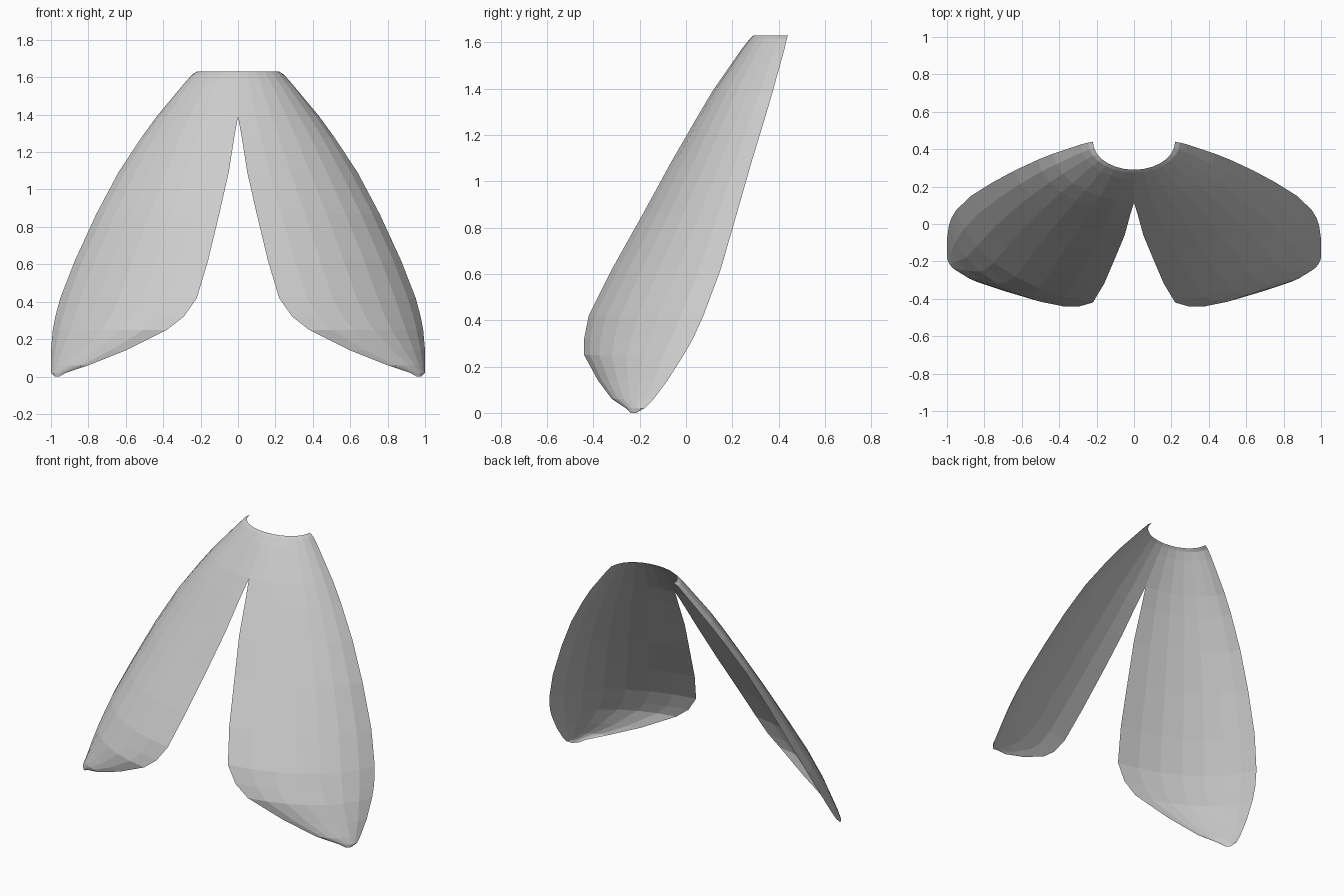
import bpy
import bmesh
from math import sin, cos, pi

cube = bpy.data.objects.get("Cube")
if cube:
    bpy.data.objects.remove(cube, do_unlink=True)

# Each level of the panel: height, inner edge x and y, outer edge x and y
LEVELS = [
    (1.63, 0, .29, .22, .44),
    (1.615, 0, .275, .245, .435),
    (1.57, 0, .24, .285, .425),
    (1.39, 0, .115, .435, .375),
    (1.28, .02, .05, .515, .343),
    (1.09, .05, -.06, .64, .285),
    (.87, .1, -.18, .757, .222),
    (.62, .16, -.32, .872, .15),
    (.42, .22, -.42, .95, .075),
    (.32, .29, -.44, .977, .03),
    (.25, .38, -.44, .99, -.01),
    (.14, .6, -.38, 1, -.08),
    (.06, .8, -.32, 1, -.14),
    (.02, .92, -.26, 1, -.18),
    (0, .955, -.24, .98, -.215),
]
STEPS = 7


def make_material(name, color):
    material = bpy.data.materials.new(name)
    material.use_nodes = True
    material.diffuse_color = color
    shader = material.node_tree.nodes["Principled BSDF"]
    shader.inputs["Base Color"].default_value = color
    return material


def arc_row(bm, z, inner_x, inner_y, outer_x, outer_y):
    """Bowed line from the inner to the outer edge, rounder at the collar."""
    bow = .72 + .28 * max(0, (z - 1.1) / .53)
    row = []
    for step in range(STEPS + 1):
        t = step / STEPS
        across = t + bow * (sin(t * pi / 2) - t)
        back = t + bow * (1 - cos(t * pi / 2) - t)
        row.append(bm.verts.new((inner_x + (outer_x - inner_x) * across,
                                 inner_y + (outer_y - inner_y) * back, z)))
    return row


# Left half of the cape, lofted as a thin sheet from collar to hem
bm = bmesh.new()
rows = [arc_row(bm, *level) for level in LEVELS]
for upper, lower in zip(rows, rows[1:]):
    for i in range(STEPS):
        bm.faces.new((upper[i], lower[i], lower[i + 1], upper[i + 1]))

mesh = bpy.data.meshes.new("split_cape")
bm.to_mesh(mesh)
bm.free()
mesh.materials.append(make_material("pale grey cloth", (.6, .6, .6, 1)))

cape = bpy.data.objects.new("split_cape", mesh)
bpy.context.collection.objects.link(cape)

# Right half, joined along the middle below the collar
mirror = cape.modifiers.new("right_half", 'MIRROR')
mirror.use_clip = True
mirror.merge_threshold = .001
